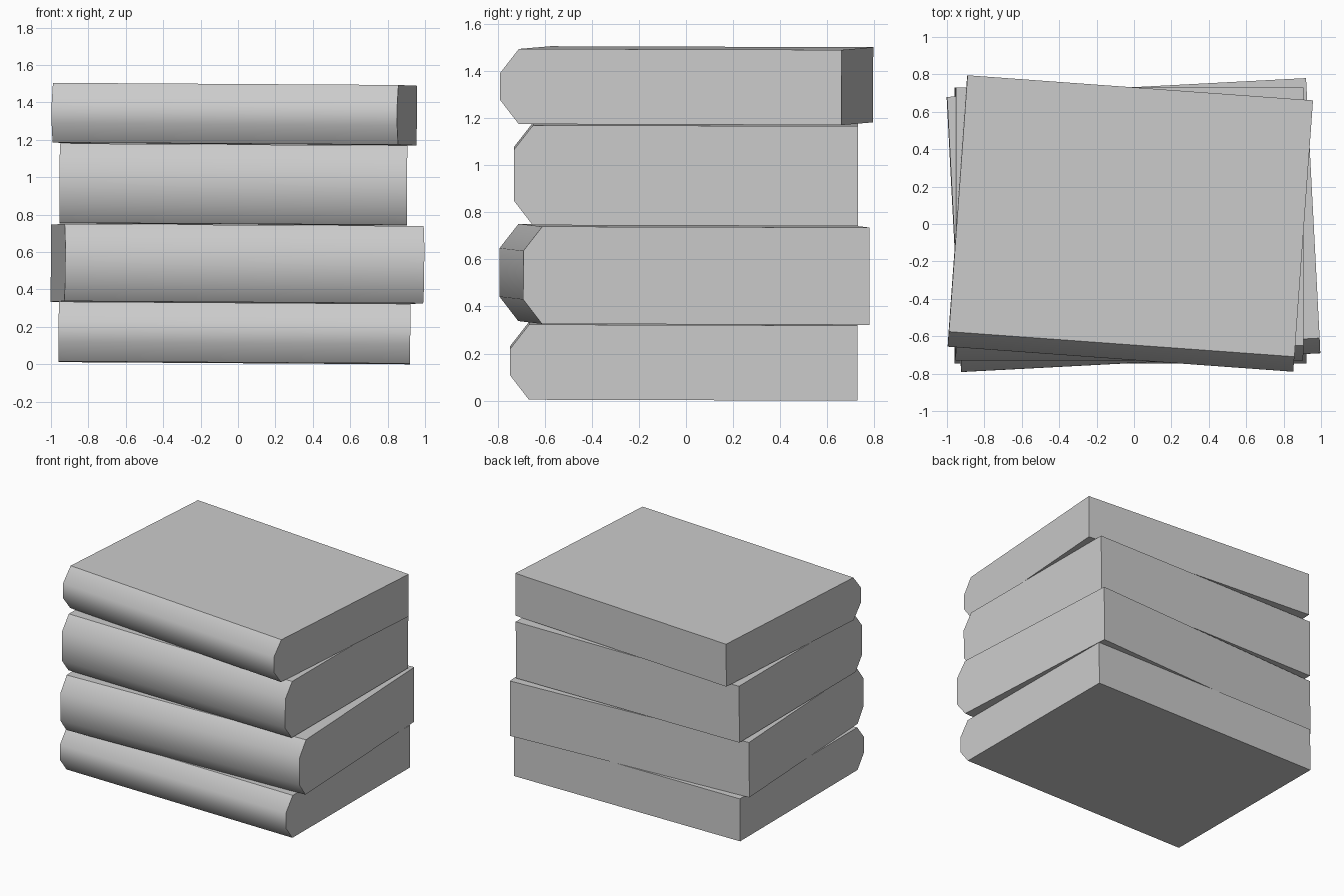
import bpy, bmesh, math

if "Cube" in bpy.data.objects:
    bpy.data.objects.remove(bpy.data.objects["Cube"])

CHAMFER_Y, CHAMFER_Z = 0.08, 0.103
TILT_X, TILT_Y = -0.003, 0.0062   # the whole stack leans very slightly


def book(name, cx, cy, z0, z1, width, depth, turn):
    """Closed book: side profile swept along x, faceted rounded spine at -y."""
    h, d = (z1 - z0) / 2, depth / 2
    profile = [(d, -h), (d, h), (-d + CHAMFER_Y, h), (-d, h - CHAMFER_Z),
               (-d, -h + CHAMFER_Z), (-d + CHAMFER_Y, -h)]
    bm = bmesh.new()
    cap = bm.faces.new([bm.verts.new((-width / 2, y, z)) for y, z in profile])
    swept = bmesh.ops.extrude_face_region(bm, geom=[cap], use_keep_orig=True)
    moved = [v for v in swept["geom"] if isinstance(v, bmesh.types.BMVert)]
    bmesh.ops.translate(bm, verts=moved, vec=(width, 0, 0))
    bmesh.ops.recalc_face_normals(bm, faces=bm.faces)
    mesh = bpy.data.meshes.new(name)
    bm.to_mesh(mesh)
    bm.free()
    ob = bpy.data.objects.new(name, mesh)
    bpy.context.collection.objects.link(ob)
    ob.location = (cx, cy, (z0 + z1) / 2)
    ob.rotation_euler = (TILT_X, TILT_Y, math.radians(turn))
    # Smooth spine, crisp cover edges
    bpy.ops.object.select_all(action='DESELECT')
    ob.select_set(True)
    bpy.context.view_layer.objects.active = ob
    bpy.ops.object.shade_smooth_by_angle(angle=math.radians(45))
    return ob


# Stack from bottom to top
book("bottom_book", -0.019, -0.009, 0.008, 0.327, 1.880, 1.475, 0.0)
book("lower_middle_book", -0.0025, -0.006, 0.330, 0.743, 1.922, 1.472, 3.0)
book("upper_middle_book", -0.025, 0.0, 0.749, 1.173, 1.858, 1.460, 0.0)
book("top_book", -0.020, 0.0025, 1.178, 1.497, 1.852, 1.454, -4.15)
